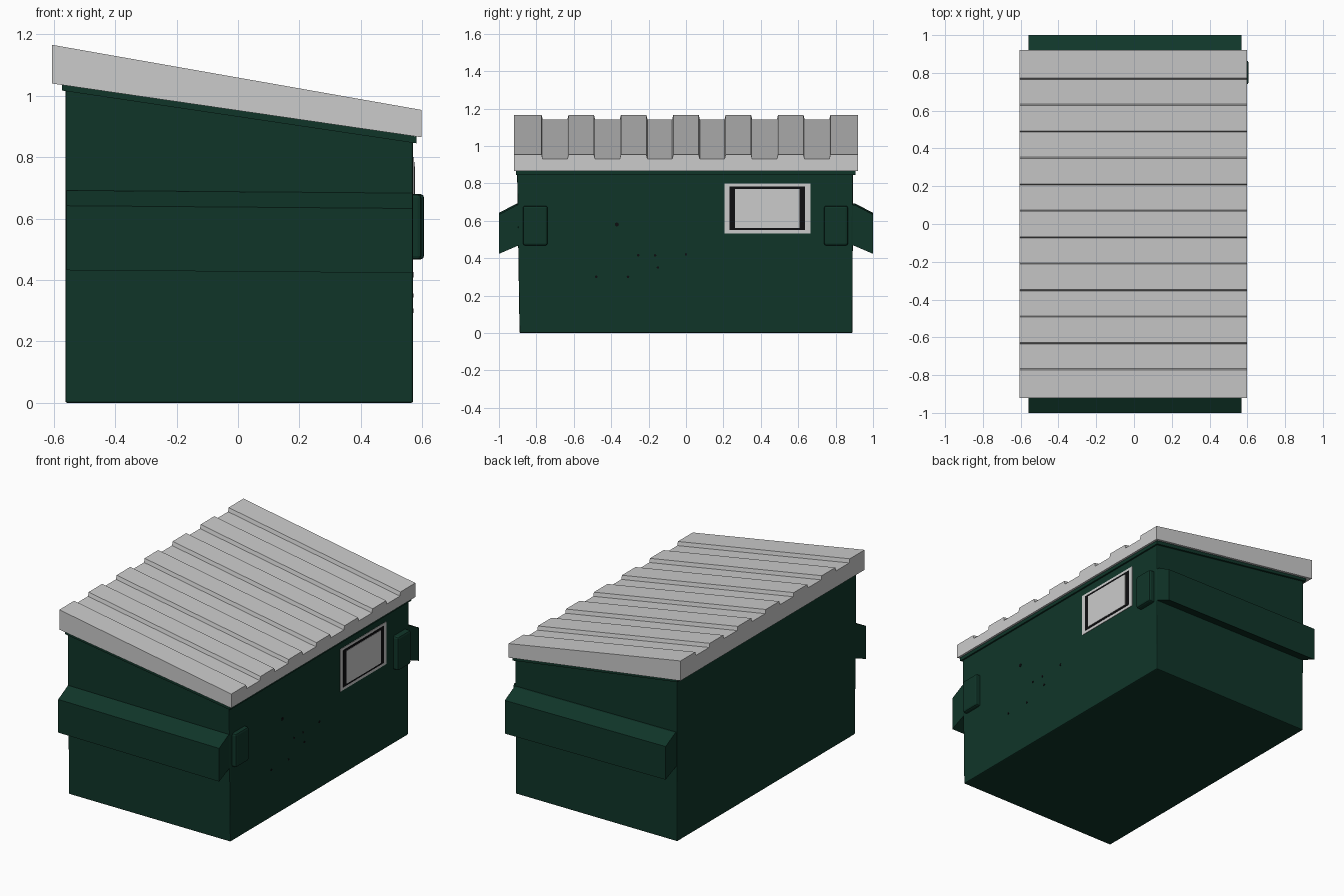
import bpy, bmesh

if "Cube" in bpy.data.objects:
    bpy.data.objects.remove(bpy.data.objects["Cube"])


def material(name, rgb):
    m = bpy.data.materials.new(name)
    m.diffuse_color = (*rgb, 1)
    m.use_nodes = True
    m.node_tree.nodes["Principled BSDF"].inputs["Base Color"].default_value = m.diffuse_color
    return m


GREEN = material("dark_green", (0.005, 0.036, 0.022))
BLACK = material("black", (0.004, 0.004, 0.005))


def loft(name, a, b, mat=None, bevel=0):
    """Solid between two matching closed loops of 3D points."""
    bm = bmesh.new()
    va = [bm.verts.new(p) for p in a]
    vb = [bm.verts.new(p) for p in b]
    n = len(a)
    bm.faces.new(va)
    bm.faces.new(vb[::-1])
    for i in range(n):
        j = (i + 1) % n
        bm.faces.new((va[j], va[i], vb[i], vb[j]))
    bmesh.ops.recalc_face_normals(bm, faces=bm.faces)
    me = bpy.data.meshes.new(name)
    bm.to_mesh(me)
    bm.free()
    ob = bpy.data.objects.new(name, me)
    bpy.context.collection.objects.link(ob)
    if mat:
        me.materials.append(mat)
    if bevel:
        mod = ob.modifiers.new("bevel", 'BEVEL')
        mod.width = bevel
        mod.segments = 2
    return ob


def box(name, x, y, z, mat=None, bevel=0):
    loop = [(y[0], z[0]), (y[1], z[0]), (y[1], z[1]), (y[0], z[1])]
    return loft(name, [(x[0], *p) for p in loop], [(x[1], *p) for p in loop], mat, bevel)


# Bin body with sloping top, leaning out slightly at the front
def body_end(x, z):
    return [(x, -0.89, 0), (x, 0.89, 0), (x, 0.893, z), (x, -0.903, z)]


loft("bin_body", body_end(-0.562, 1.03), body_end(0.57, 0.855), GREEN, 0.006)


# Rim under the lid
def rim_end(x, z):
    return [(x, -0.91, z), (x, 0.905, z), (x, 0.905, z + 0.022), (x, -0.91, z + 0.022)]


loft("top_rim", rim_end(-0.573, 1.017), rim_end(0.582, 0.845), GREEN)


# Ribbed lid: seven ridges separated by six shallow channels
def lid_end(x, bottom, top):
    pts = [(x, -0.92, bottom)]
    for i in range(7):
        y = (i - 3) * 0.28
        y0 = -0.92 if i == 0 else y - 0.068
        y1 = 0.92 if i == 6 else y + 0.068
        if i:
            pts.append((x, y0 - 0.006, top - 0.024))
        pts += [(x, y0, top), (x, y1, top)]
        if i < 6:
            pts.append((x, y1 + 0.006, top - 0.024))
    return pts + [(x, 0.92, bottom)]


loft("ribbed_lid", lid_end(-0.606, 1.04, 1.166), lid_end(0.597, 0.865, 0.954))

# Side lifting sleeves and front bumper plates
for s, side in ((-1, "front"), (1, "back")):
    prof = [(0.88, 0.692), (0.905, 0.692), (1.0, 0.642), (1.0, 0.432), (0.895, 0.477), (0.88, 0.477)]
    loft(side + "_lifting_sleeve",
         [(-0.558, s * y, z) for y, z in prof],
         [(0.568, s * y, z - 0.009) for y, z in prof], GREEN)
    ys = (-0.872, -0.74) if s < 0 else (0.738, 0.866)
    box(side + "_bumper_plate", (0.55, 0.597 if s < 0 else 0.606), ys, (0.467, 0.68), GREEN, 0.012)

# Blank notice panel with black frame
box("notice_backing", (0.56, 0.573), (0.205, 0.665), (0.532, 0.8))
box("notice_frame", (0.56, 0.575), (0.233, 0.637), (0.55, 0.784), BLACK)
box("notice_panel", (0.56, 0.577), (0.262, 0.606), (0.562, 0.77))

# Small dents on the right wall
dents = [(-0.37, 0.58), (-0.255, 0.415), (-0.165, 0.415), (0, 0.42),
         (-0.15, 0.35), (-0.48, 0.3), (-0.31, 0.3)]
for i, (y, z) in enumerate(dents):
    r = 0.011 if i == 0 else 0.007
    bpy.ops.mesh.primitive_cylinder_add(vertices=8, radius=r, depth=0.006,
                                        location=(0.569, y, z), rotation=(0, 1.5708, 0))
    ob = bpy.context.object
    ob.name = f"dent_{i + 1}"
    ob.data.materials.append(BLACK)
